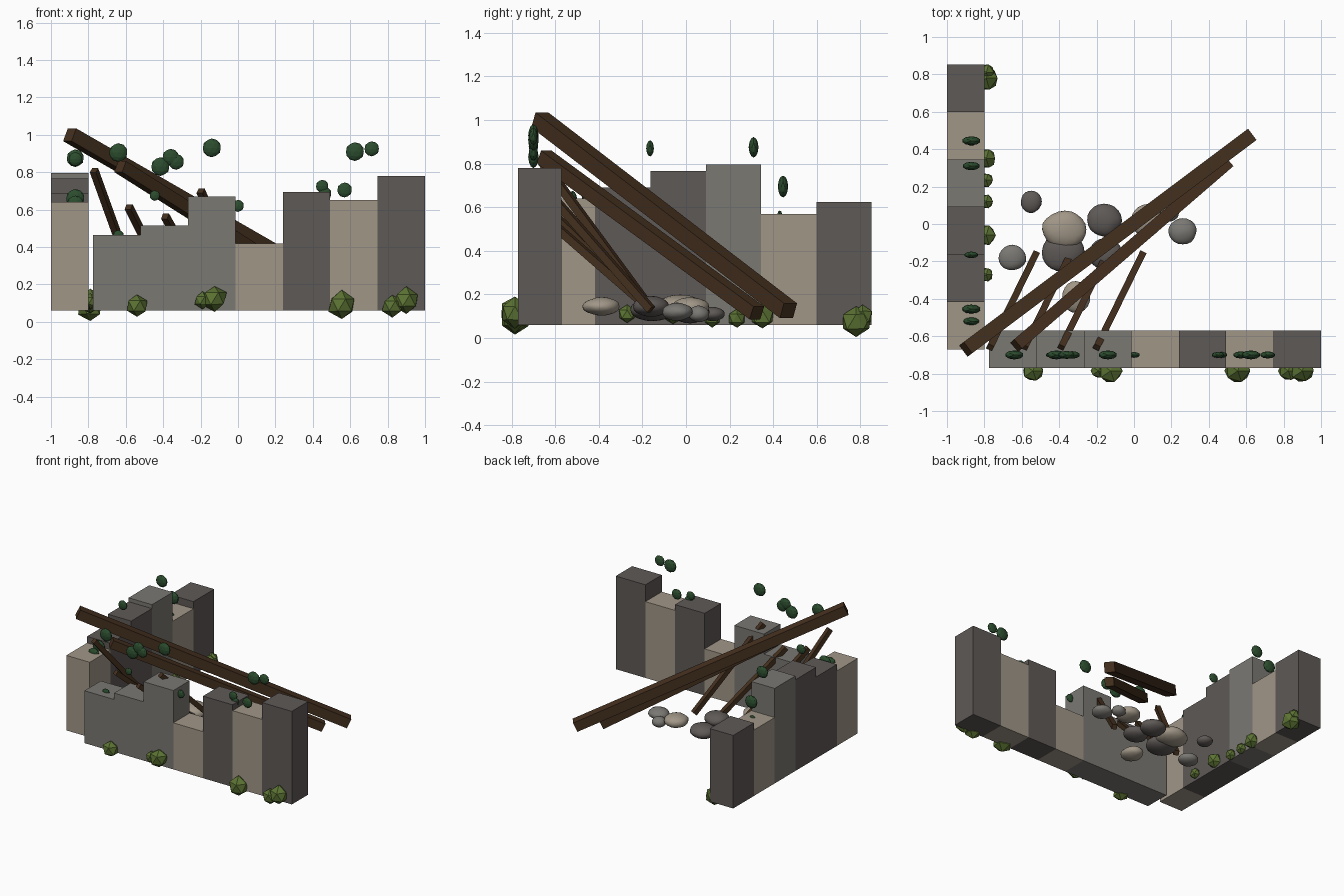
import bpy, bmesh, random
from mathutils import Vector, Matrix

if "Cube" in bpy.data.objects:
    bpy.data.objects.remove(bpy.data.objects["Cube"])

random.seed(4)


def material(name, srgb):
    m = bpy.data.materials.new(name)
    m.diffuse_color = [((c + 0.055) / 1.055) ** 2.4 for c in srgb] + [1]
    m.use_nodes = True
    m.node_tree.nodes["Principled BSDF"].inputs["Base Color"].default_value = m.diffuse_color
    return m


MATS = {
    "tan": material("tan stone", (0.63, 0.59, 0.53)),
    "grey": material("grey stone", (0.48, 0.47, 0.45)),
    "dark": material("dark stone", (0.37, 0.35, 0.34)),
    "wood": material("dark wood", (0.27, 0.19, 0.12)),
    "leaf": material("ivy green", (0.17, 0.30, 0.18)),
    "bush": material("olive green", (0.36, 0.45, 0.20)),
}


def finish(name, bm, mat):
    me = bpy.data.meshes.new(name)
    bm.to_mesh(me)
    bm.free()
    me.materials.append(MATS[mat])
    ob = bpy.data.objects.new(name, me)
    bpy.context.collection.objects.link(ob)
    return ob


def box(name, lo, hi, mat):
    lo, hi = Vector(lo), Vector(hi)
    bm = bmesh.new()
    m = Matrix.Translation((lo + hi) / 2) @ Matrix.Diagonal((*(hi - lo), 1))
    bmesh.ops.create_cube(bm, size=1, matrix=m)
    finish(name, bm, mat)


def beam(name, a, b, size):
    a, b = Vector(a), Vector(b)
    d = b - a
    bm = bmesh.new()
    m = (Matrix.Translation((a + b) / 2) @ d.to_track_quat('Y', 'Z').to_matrix().to_4x4()
         @ Matrix.Diagonal((size, d.length, size, 1)))
    bmesh.ops.create_cube(bm, size=1, matrix=m)
    finish(name, bm, "wood")


def blob(name, loc, radii, mat, detail, noise=0.0):
    bm = bmesh.new()
    bmesh.ops.create_icosphere(bm, subdivisions=detail, radius=1)
    for v in bm.verts:
        v.co *= 1 + random.uniform(-noise, noise)
        v.co = Vector(loc) + Vector(c * r for c, r in zip(v.co, radii))
    return finish(name, bm, mat)


# Broken walls: equal stone columns of different heights
BASE, STEP = 0.06, 0.2536
front = [(0.465, "grey"), (0.515, "grey"), (0.67, "grey"), (0.42, "tan"),
         (0.695, "dark"), (0.65, "tan"), (0.78, "dark")]
for i, (top, mat) in enumerate(front):
    x = -0.775 + i * STEP
    box(f"front_wall_block_{i}", (x, -0.77, BASE), (x + STEP, -0.57, top), mat)
side = [(0.64, "tan"), (0.69, "dark"), (0.765, "dark"),
        (0.795, "grey"), (0.57, "tan"), (0.625, "dark")]
for i, (top, mat) in enumerate(side):
    y = -0.67 + i * STEP
    box(f"side_wall_block_{i}", (-1, y, BASE), (-0.8, y + STEP, top), mat)

# Fallen roof beams
beam("long_beam", (-0.90, -0.67, 1.0), (0.62, 0.47, 0.125), 0.075)
beam("second_beam", (-0.63, -0.65, 0.83), (0.50, 0.325, 0.115), 0.065)

# Leaning rafters
for i, (x, top) in enumerate([(-0.77, 0.81), (-0.585, 0.615), (-0.39, 0.565), (-0.20, 0.70)]):
    beam(f"rafter_{i}", (x, -0.66, top), (x + 0.245, -0.16, 0.13), 0.036)

# Rubble stones: x, y, z, rx, ry, rz
rocks = [
    (-0.55, 0.12, 0.11, 0.06, 0.065, 0.035, "dark"),
    (-0.65, -0.18, 0.13, 0.08, 0.075, 0.04, "grey"),
    (-0.37, -0.03, 0.145, 0.13, 0.11, 0.06, "tan"),
    (-0.38, -0.15, 0.13, 0.12, 0.115, 0.055, "dark"),
    (-0.16, 0.02, 0.12, 0.10, 0.095, 0.055, "dark"),
    (-0.15, -0.16, 0.145, 0.10, 0.09, 0.05, "dark"),
    (0.07, 0.02, 0.14, 0.09, 0.095, 0.05, "tan"),
    (0.19, 0.06, 0.11, 0.055, 0.05, 0.04, "grey"),
    (0.26, -0.04, 0.12, 0.08, 0.075, 0.045, "grey"),
    (-0.31, -0.39, 0.145, 0.08, 0.09, 0.045, "tan"),
]
for i, (x, y, z, rx, ry, rz, mat) in enumerate(rocks):
    rock = blob(f"rubble_{i}", (x, y, z), (rx, ry, rz), mat, 2, 0.06)
    sub = rock.modifiers.new("round", 'SUBSURF')
    sub.levels = sub.render_levels = 1
    for p in rock.data.polygons:
        p.use_smooth = True

# Grass clumps along the outer foot of the front wall: x, z, radius
for i, (x, z, r) in enumerate([(-0.54, 0.085, 0.06), (-0.19, 0.115, 0.045), (-0.125, 0.125, 0.07),
                               (0.555, 0.09, 0.075), (0.825, 0.085, 0.06), (0.9, 0.115, 0.07)]):
    blob(f"front_grass_{i}", (x, -0.785, z), (r, r * 0.95, r), "bush", 1, 0.08)

# Grass clumps along the inner foot of the side wall: y, z, radius
for i, (y, z, r) in enumerate([(0.78, 0.075, 0.075), (0.81, 0.1, 0.05), (0.35, 0.1, 0.06),
                               (0.235, 0.09, 0.042), (0.12, 0.09, 0.042), (-0.06, 0.12, 0.06),
                               (-0.27, 0.11, 0.042)]):
    blob(f"side_grass_{i}", (-0.79, y, z), (r * 0.9, r, r), "bush", 1, 0.08)

# Flat ivy leaves over the front wall: x, z, radius
ivy = [(-0.64, 0.905, 0.05), (-0.415, 0.83, 0.05), (-0.36, 0.88, 0.045), (-0.33, 0.855, 0.042),
       (-0.445, 0.675, 0.028), (-0.14, 0.93, 0.05), (0.0, 0.62, 0.032), (0.45, 0.725, 0.034),
       (0.465, 0.685, 0.035), (0.57, 0.705, 0.04), (0.625, 0.91, 0.05), (0.715, 0.925, 0.04),
       (-0.64, 0.46, 0.03)]
for i, (x, z, r) in enumerate(ivy):
    blob(f"front_ivy_{i}", (x, -0.7, z), (r, r * 0.48, r), "leaf", 2)

# Flat ivy leaves over the side wall: y, z, radius
for i, (y, z, r) in enumerate([(0.445, 0.695, 0.05), (0.43, 0.56, 0.025), (0.31, 0.875, 0.047),
                               (-0.165, 0.87, 0.037), (-0.455, 0.66, 0.05), (-0.52, 0.63, 0.045)]):
    blob(f"side_ivy_{i}", (-0.87, y, z), (r, r * 0.48, r), "leaf", 2)
